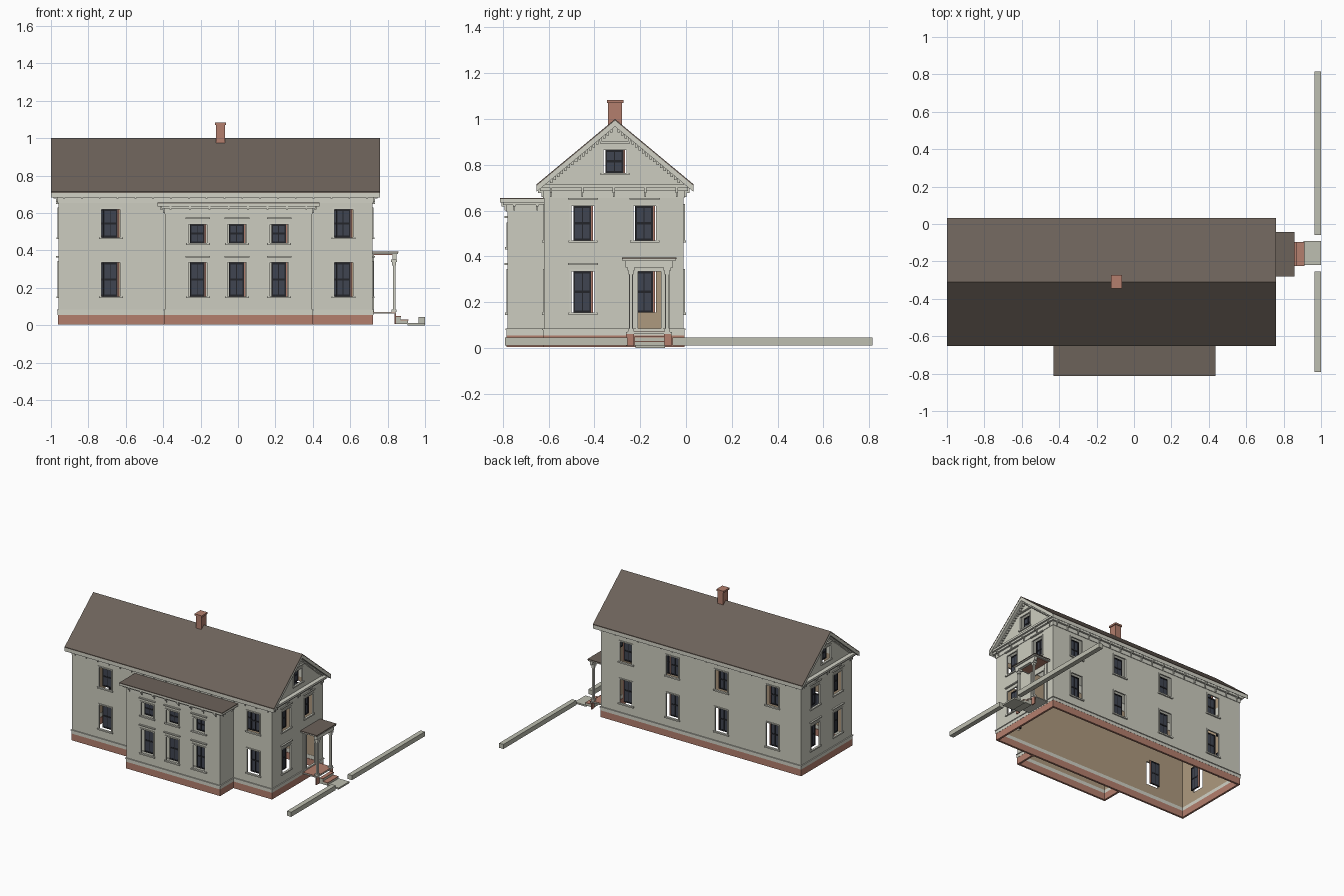
import bpy, bmesh
from mathutils import Vector, Matrix

cube = bpy.data.objects.get("Cube")
if cube:
    bpy.data.objects.remove(cube, do_unlink=True)


def material(name, *srgb):
    rgba = [(c / 255) ** 2.2 for c in srgb] + [1]
    m = bpy.data.materials.new(name)
    m.use_nodes = True
    m.diffuse_color = rgba
    m.node_tree.nodes["Principled BSDF"].inputs["Base Color"].default_value = rgba
    return m


WALL = material("pale wall", 203, 203, 190)
TRIM = material("trim", 208, 208, 196)
ROOF = material("roof brown", 108, 98, 90)
BRICK = material("brick", 178, 126, 109)
GLASS = material("window glass", 66, 71, 82)
SASH = material("dark sash", 40, 41, 46)
TAN = material("tan interior", 172, 152, 126)
STONE = material("stone", 188, 189, 175)


def finish(name, bm, *mats):
    mesh = bpy.data.meshes.new(name)
    bm.to_mesh(mesh)
    bm.free()
    for m in mats:
        mesh.materials.append(m)
    ob = bpy.data.objects.new(name, mesh)
    bpy.context.collection.objects.link(ob)
    return ob


def boxes(name, mat, items):
    """One object made of boxes given as (x0, x1, y0, y1, z0, z1)."""
    bm = bmesh.new()
    for x0, x1, y0, y1, z0, z1 in items:
        mid = Vector((x0 + x1, y0 + y1, z0 + z1)) / 2
        size = (x1 - x0, y1 - y0, z1 - z0, 1)
        bmesh.ops.create_cube(bm, size=1, matrix=Matrix.Translation(mid) @ Matrix.Diagonal(size))
    return finish(name, bm, mat)


# Each side: run axis, plane position, outward sign, start and end of run
FRONT = (0, -0.62, -1, -0.96, 0.72)
BACK = (0, -0.01, 1, -0.96, 0.72)
RIGHT = (1, 0.72, 1, -0.62, -0.01)
LEFT = (1, -0.96, -1, -0.62, -0.01)
BAY_FRONT = (0, -0.78, -1, -0.39, 0.395)
BAY_RIGHT = (1, 0.395, 1, -0.78, -0.62)
BAY_LEFT = (1, -0.39, -1, -0.78, -0.62)
MAIN = (FRONT, BACK, RIGHT, LEFT)
BAY = (BAY_FRONT, BAY_RIGHT, BAY_LEFT)
RIDGE_Y, RIDGE_Z, HALF, SLOPE = -0.31, 1.0, 0.343, 0.831


def on(side, u0, u1, z0, z1, d0, d1):
    """Box on a side: run u, height z, distance d outward from the wall."""
    axis, pos, sign = side[:3]
    lo, hi = sorted((pos + sign * d0, pos + sign * d1))
    return (u0, u1, lo, hi, z0, z1) if axis == 0 else (lo, hi, u0, u1, z0, z1)


def band(side, z0, z1, d, inner=-0.008):
    """Strip along a whole side, wrapping the corners."""
    return on(side, side[3] - d, side[4] + d, z0, z1, inner, d)


def wall(name, side, top, holes, gable=False):
    """Thin wall with rectangular openings, tan on the inside."""
    axis, pos, sign, a, b = side
    us = sorted({a, b, *[h[0] for h in holes], *[h[1] for h in holes]})
    zs = sorted({0.005, top, *[h[2] for h in holes], *[h[3] for h in holes]})
    bm = bmesh.new()
    for u0, u1 in zip(us, us[1:]):
        for z0, z1 in zip(zs, zs[1:]):
            u, z = (u0 + u1) / 2, (z0 + z1) / 2
            if any(h[0] < u < h[1] and h[2] < z < h[3] for h in holes):
                continue
            ring = [(u0, z0), (u1, z0), (u1, z1), (u0, z1)]
            if (axis == 0) == (sign > 0):
                ring.reverse()
            bm.faces.new([bm.verts.new((p, pos, q) if axis == 0 else (pos, p, q)) for p, q in ring])
    bmesh.ops.remove_doubles(bm, verts=bm.verts[:], dist=1e-5)
    if gable:
        for s in (-1, 1):
            bmesh.ops.bisect_plane(bm, geom=bm.verts[:] + bm.edges[:] + bm.faces[:], dist=1e-6,
                                   plane_co=(pos, RIDGE_Y, RIDGE_Z - 0.02),
                                   plane_no=(0, s * SLOPE, 1), clear_outer=True)
    ob = finish(name, bm, WALL, TAN)
    mod = ob.modifiers.new("thickness", "SOLIDIFY")
    mod.thickness, mod.offset, mod.material_offset = 0.006, -1, 1


# Window openings as (u0, u1, z0, z1)
def opening(u, z0, z1, w=0.1):
    return (u - w / 2, u + w / 2, z0, z1)


LOW, HIGH, BAY_HIGH = (0.155, 0.335), (0.47, 0.62), (0.44, 0.54)
DOOR = (-0.21, -0.11, 0.08, 0.335)
end_high = [opening(u, *HIGH) for u in (-0.45, -0.18)] + [opening(RIDGE_Y, 0.765, 0.865)]
windows = {
    "front_wall": (FRONT, [opening(u, *r) for u in (-0.68, 0.565) for r in (LOW, HIGH)]),
    "back_wall": (BACK, [opening(u, *r) for u in (-0.72, -0.29, 0.12, 0.51) for r in (LOW, HIGH)]),
    "right_wall": (RIGHT, end_high + [opening(-0.45, *LOW)]),
    "left_wall": (LEFT, end_high + [opening(u, *LOW) for u in (-0.45, -0.18)]),
    "bay_front_wall": (BAY_FRONT, [opening(u, *r) for u in (-0.215, -0.005, 0.22) for r in (LOW, BAY_HIGH)]),
    "bay_right_wall": (BAY_RIGHT, []),
    "bay_left_wall": (BAY_LEFT, []),
}

# Walls, with casings, sashes and glass in every opening
casing, sash, glass, jamb = [], [], [], []
for name, (side, holes) in windows.items():
    ends = side in (RIGHT, LEFT)
    cut = holes + ([DOOR] if side == RIGHT else [])
    wall(name, side, 1.0 if ends else 0.64 if side in BAY else 0.71, cut, ends)
    for u0, u1, z0, z1 in cut:
        c = 0.009
        casing += [on(side, u0 - c, u0, z0, z1 + c, -0.004, 0.005),
                   on(side, u1, u1 + c, z0, z1 + c, -0.004, 0.005),
                   on(side, u0, u1, z1, z1 + c, -0.004, 0.005)]
    for u0, u1, z0, z1 in holes:
        casing.append(on(side, u0 - 0.014, u1 + 0.014, z0 - 0.01, z0, -0.004, 0.01))
        if side not in (FRONT, BACK):
            casing.append(on(side, u0 - 0.016, u1 + 0.016, z1 + 0.028, z1 + 0.036, 0, 0.012))
        g0, g1, mid, u = u0 + 0.008, u1 - 0.014, (z0 + z1) / 2, (u0 + u1) / 2 - 0.003
        glass.append(on(side, g0, g1, z0 + 0.004, z1 - 0.004, -0.032, -0.028))
        jamb.append(on(side, g1, g1 + 0.008, z0, z1, -0.034, -0.026))
        for a, b, lo, hi in ((g0, g0 + 0.008, z0, z1), (g1 - 0.008, g1, z0, z1),
                             (g0, g1, z0, z0 + 0.009), (g0, g1, z1 - 0.009, z1),
                             (g0, g1, mid - 0.005, mid + 0.005), (u - 0.002, u + 0.002, z0, z1)):
            sash.append(on(side, a, b, lo, hi, -0.034, -0.025))
boxes("window_casings", TRIM, casing)
boxes("window_sashes", SASH, sash)
boxes("window_glass", GLASS, glass)
boxes("window_jambs", BRICK, jamb)

# Foundation, water table, friezes and cornices
boxes("brick_foundation", BRICK, [band(s, 0.004, 0.055, 0.003, -0.012) for s in MAIN + BAY])
boxes("water_table", TRIM, [band(s, 0.055, 0.078, 0.004) for s in MAIN + BAY]
      + [band(s, 0.078, 0.084, 0.008) for s in MAIN + BAY])
boxes("main_cornice", TRIM, [band(s, 0.655, 0.7, 0.004) for s in MAIN]
      + [band(s, 0.685, 0.7, 0.018) for s in MAIN] + [band(s, 0.7, 0.715, 0.032) for s in MAIN])
boxes("bay_cornice", TRIM, [band(s, 0.595, 0.64, 0.004) for s in BAY]
      + [(-0.41, 0.415, -0.8, -0.62, 0.625, 0.636), (-0.43, 0.435, -0.812, -0.62, 0.636, 0.65)])
boxes("bay_roof", ROOF, [(-0.43, 0.435, -0.812, -0.62, 0.65, 0.656)])

# Stepped brackets under the cornices
brackets = []
for side, top, count in [(FRONT, 0.7, 18), (BACK, 0.7, 18), (RIGHT, 0.7, 5), (LEFT, 0.7, 5),
                         (BAY_FRONT, 0.64, 8), (BAY_RIGHT, 0.64, 2), (BAY_LEFT, 0.64, 2)]:
    a, b = side[3] + 0.03, side[4] - 0.03
    for i in range(count):
        u = a + (b - a) * i / (count - 1)
        brackets += [on(side, u - 0.005, u + 0.005, top - 0.022, top, 0, 0.026),
                     on(side, u - 0.003, u + 0.003, top - 0.04, top - 0.022, 0, 0.012)]
boxes("eave_brackets", TRIM, brackets)


# Gabled roof: a thin covering over a pale rake and soffit layer
def chevron(name, mat, top, thick, x0, x1):
    drop = HALF * SLOPE
    ring = [(-HALF, top - drop), (0, top), (HALF, top - drop)]
    ring += [(y, z - thick) for y, z in reversed(ring)]
    bm = bmesh.new()
    rows = [[bm.verts.new((x, RIDGE_Y + y, z)) for y, z in ring] for x in (x0, x1)]
    for r in rows:
        bm.faces.new((r[0], r[1], r[4], r[5]))
        bm.faces.new((r[1], r[2], r[3], r[4]))
    for i in range(6):
        j = (i + 1) % 6
        bm.faces.new((rows[0][i], rows[0][j], rows[1][j], rows[1][i]))
    bmesh.ops.recalc_face_normals(bm, faces=bm.faces[:])
    finish(name, bm, mat)


chevron("roof_covering", ROOF, RIDGE_Z, 0.007, -1.0, 0.76)
chevron("roof_rake", TRIM, RIDGE_Z - 0.007, 0.026, -0.999, 0.759)

# Dentils stepping up both gables
dentils = []
for side in (RIGHT, LEFT):
    for i in range(1, 20):
        for s in (-1, 1):
            y = RIDGE_Y + s * i * 0.0155
            z = RIDGE_Z - 0.033 - SLOPE * i * 0.0155
            if z > 0.725:
                dentils.append(on(side, y - 0.0055, y + 0.0055, z - 0.014, z + 0.006, 0, 0.016))
boxes("gable_dentils", TRIM, dentils)

# Chimney
boxes("chimney", BRICK, [(-0.117, -0.07, -0.34, -0.28, 0.965, 1.07),
                         (-0.124, -0.063, -0.346, -0.274, 1.07, 1.083)])

# Porch
boxes("porch_roof", ROOF, [(0.72, 0.858, -0.28, -0.042, 0.388, 0.395)])
boxes("porch_cornice", TRIM, [(0.72, 0.855, -0.277, -0.045, 0.38, 0.388),
                              (0.825, 0.848, -0.265, -0.057, 0.352, 0.38)])
boxes("porch_ceiling", BRICK, [(0.725, 0.825, -0.26, -0.06, 0.376, 0.38)])
boxes("porch_floor", TRIM, [(0.72, 0.845, -0.262, -0.062, 0.062, 0.069)])
boxes("porch_floor_boards", BRICK, [(0.722, 0.842, -0.255, -0.07, 0.069, 0.072)])
columns = []
for y in (-0.24, -0.082):
    for half, z0, z1 in ((0.013, 0.07, 0.085), (0.007, 0.085, 0.33), (0.011, 0.32, 0.338), (0.016, 0.338, 0.353)):
        columns.append((0.835 - half, 0.835 + half, y - half, y + half, z0, z1))
    columns.append((0.72, 0.728, y - 0.009, y + 0.009, 0.07, 0.38))
boxes("porch_columns", TRIM, columns)
boxes("porch_piers", BRICK, [(0.836, 0.844, y - 0.017, y + 0.017, 0.008, 0.062) for y in (-0.244, -0.08)])

# Steps, path and low roadside walls
boxes("front_steps", STONE, [(0.843, 0.87, -0.225, -0.095, 0.008, 0.045),
                             (0.87, 0.91, -0.225, -0.095, 0.008, 0.025)])
boxes("step_treads", BRICK, [(0.843, 0.872, -0.225, -0.095, 0.045, 0.05),
                             (0.87, 0.912, -0.225, -0.095, 0.025, 0.03)])
boxes("path", STONE, [(0.905, 1.0, -0.22, -0.092, 0, 0.012)])
boxes("low_walls", STONE, [(0.964, 1.0, -0.79, -0.255, 0.01, 0.045),
                           (0.964, 1.0, -0.06, 0.815, 0.01, 0.045)])
